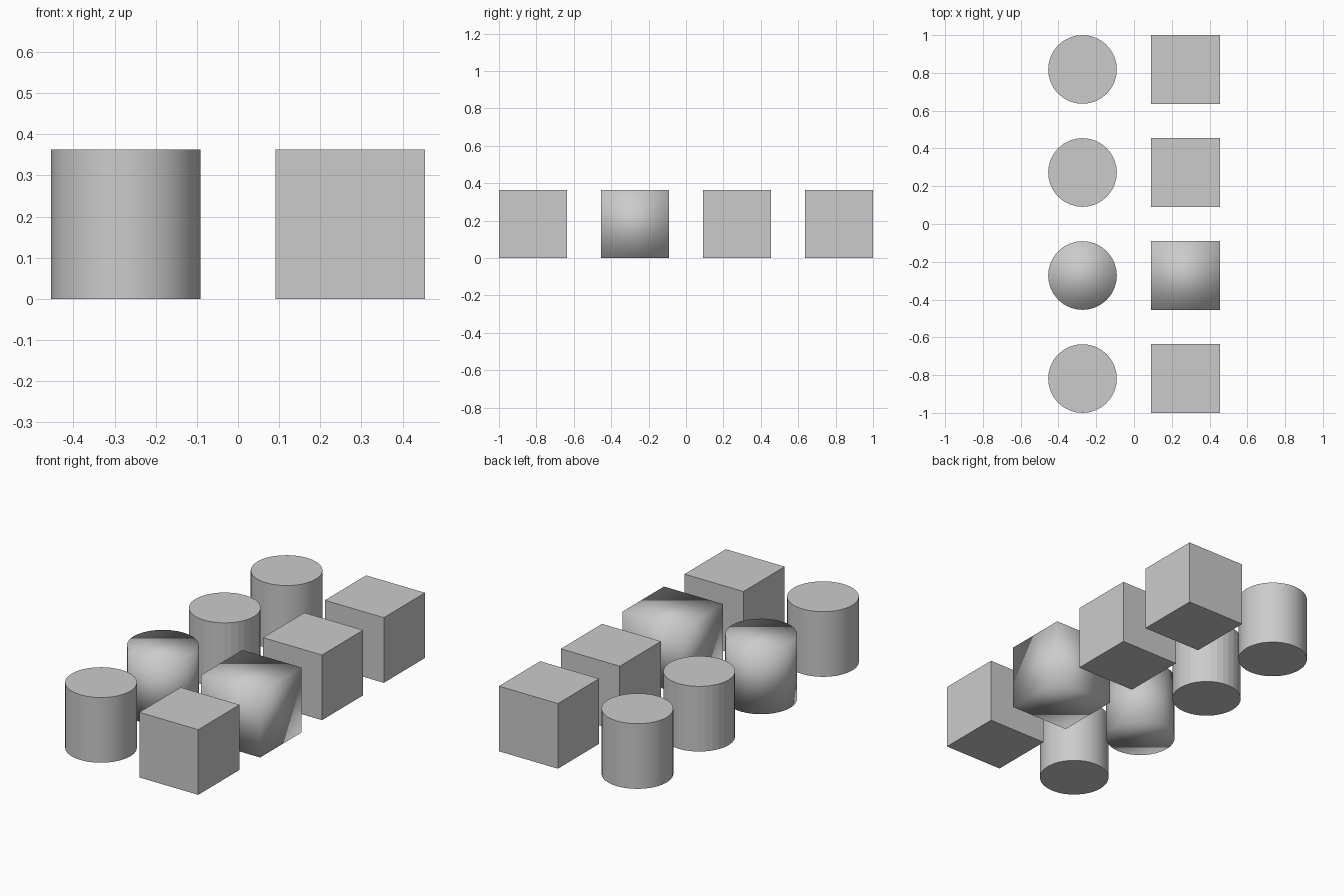
import bpy, bmesh

if "Cube" in bpy.data.objects:
    bpy.data.objects.remove(bpy.data.objects["Cube"])

SIZE = 4 / 11          # edge length of every block
PITCH = 6 / 11         # spacing between centres
SEGMENTS = 32


def add_part(name, x, y, round_shape, smooth_sides, smooth_caps, sharp_rims):
    bm = bmesh.new()
    if round_shape:
        bmesh.ops.create_cone(bm, cap_ends=True, segments=SEGMENTS,
                              radius1=SIZE / 2, radius2=SIZE / 2, depth=SIZE)
    else:
        bmesh.ops.create_cube(bm, size=SIZE)
    bm.normal_update()
    for face in bm.faces:
        is_cap = abs(face.normal.z) > 0.5
        face.smooth = smooth_caps if is_cap else smooth_sides
    if sharp_rims:
        for edge in bm.edges:
            edge.smooth = edge.calc_face_angle(0) < 0.6
    mesh = bpy.data.meshes.new(name)
    bm.to_mesh(mesh)
    bm.free()
    obj = bpy.data.objects.new(name, mesh)
    obj.location = (x, y, SIZE / 2)
    bpy.context.collection.objects.link(obj)


# Rows from front to back, each with its own shading:
# label, cylinder (sides, caps, sharp rims), cube (sides, caps, sharp edges)
rows = [
    ("smooth_side", (True, False, False), (False, False, False)),
    ("all_smooth", (True, True, False), (True, True, False)),
    ("flat", (False, False, False), (False, False, False)),
    ("sharp_rim", (True, True, True), (True, True, True)),
]
for i, (label, cylinder, cube) in enumerate(rows):
    y = (i - 1.5) * PITCH
    add_part(label + "_cylinder", -PITCH / 2, y, True, *cylinder)
    add_part(label + "_cube", PITCH / 2, y, False, *cube)
